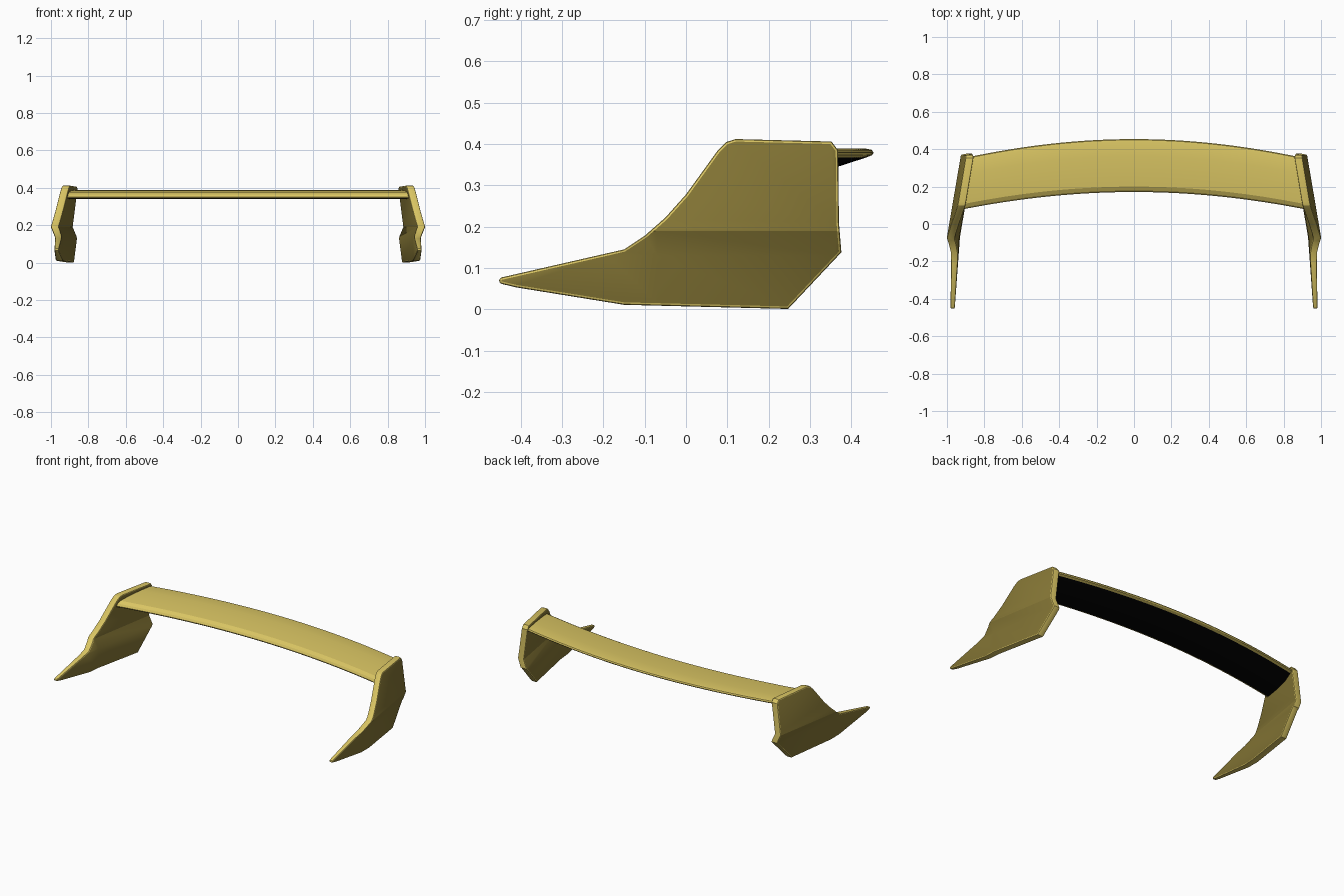
import bpy
import bmesh

cube = bpy.data.objects.get("Cube")
if cube:
    bpy.data.objects.remove(cube, do_unlink=True)


def make_material(name, color):
    mat = bpy.data.materials.new(name)
    mat.use_nodes = True
    mat.diffuse_color = color
    mat.node_tree.nodes["Principled BSDF"].inputs["Base Color"].default_value = color
    return mat


gold = make_material("bright gold", (0.70, 0.56, 0.125, 1))
dark_gold = make_material("dark gold", (0.235, 0.182, 0.036, 1))
black = make_material("black underside", (0.001, 0.001, 0.001, 1))


def outer_x(y, z):
    """Outer face of an end plate: leans in at the top, the rear and the foot."""
    x = 1.0 - 0.17 * max(0, y + 0.07) - 0.05 * max(0, -0.07 - y)
    x -= 0.13 * max(0, z - 0.19)
    fold = min(max((y + 0.45) / 0.38, 0), 1)
    x -= fold * (0.4 * min(max(0.19 - z, 0), 0.06) + 0.03 * max(0, 0.13 - z))
    return x


def thickness(y):
    return 0.042 - 0.05 * max(0, -0.07 - y)


def finish(bm, name, materials, bevel):
    mesh = bpy.data.meshes.new(name)
    bm.to_mesh(mesh)
    bm.free()
    obj = bpy.data.objects.new(name, mesh)
    bpy.context.collection.objects.link(obj)
    for mat in materials:
        mesh.materials.append(mat)
    bpy.ops.object.select_all(action='DESELECT')
    obj.select_set(True)
    bpy.context.view_layer.objects.active = obj
    if bevel:
        mod = obj.modifiers.new("rounded rim", 'BEVEL')
        mod.width = bevel
        mod.segments = 2
        mod.limit_method = 'ANGLE'
        mod.angle_limit = 0.9
        mod.use_clamp_overlap = False
        mod.material = 0
        bpy.ops.object.modifier_apply(modifier=mod.name)
    bpy.ops.object.shade_smooth_by_angle(angle=0.4)


# End plates: side profile (y, z), cut along the creases and bent into shape
plate_profile = [
    (-0.452, 0.063), (-0.41, 0.053), (-0.15, 0.011), (0.247, 0.001),
    (0.376, 0.138), (0.37, 0.21), (0.368, 0.385), (0.352, 0.406),
    (0.12, 0.412), (0.098, 0.405), (0.075, 0.382), (0.0, 0.278),
    (-0.05, 0.222), (-0.1, 0.178), (-0.15, 0.145), (-0.452, 0.076)]


def end_plate(name, side):
    bm = bmesh.new()
    bm.faces.new([bm.verts.new((0, y, z)) for y, z in plate_profile])
    cuts = [((0, 0, 0.19), (0, 0, 1)), ((0, 0, 0.13), (0, 0, 1)),
            ((0, -0.07, 0), (0, 1, 0))]
    for point, normal in cuts:
        bmesh.ops.bisect_plane(bm, geom=bm.verts[:] + bm.edges[:] + bm.faces[:],
                               plane_co=point, plane_no=normal)
    outer = bm.verts[:]
    result = bmesh.ops.extrude_face_region(
        bm, geom=bm.faces[:], use_keep_orig=True)
    inner = [g for g in result["geom"] if isinstance(g, bmesh.types.BMVert)]
    for v in outer:
        v.co.x = side * outer_x(v.co.y, v.co.z)
    for v in inner:
        v.co.x = side * (outer_x(v.co.y, v.co.z) - thickness(v.co.y))
    bmesh.ops.recalc_face_normals(bm, faces=bm.faces)
    # Broad sides are dark, the rim stays bright
    for face in bm.faces:
        face.normal_update()
        face.material_index = 1 if abs(face.normal.x) > 0.7 else 0
    finish(bm, name, [gold, dark_gold], 0.006)


end_plate("left_end_plate", 1)
end_plate("right_end_plate", -1)

# Wing blade: section (y, z) at the middle, swept along a shallow arc
wing_section = [
    (0.171, 0.352), (0.175, 0.345), (0.185, 0.342), (0.28, 0.341),
    (0.37, 0.346), (0.435, 0.367), (0.45, 0.373), (0.454, 0.379),
    (0.449, 0.386), (0.435, 0.389), (0.36, 0.389), (0.27, 0.385),
    (0.2, 0.377), (0.179, 0.365)]
UNDERSIDE = range(2, 5)
STATIONS = 32

bm = bmesh.new()
rings = []
for i in range(STATIONS + 1):
    t = 2 * i / STATIONS - 1
    ring = []
    for y, z in wing_section:
        y -= 0.096 * t * t
        ring.append(bm.verts.new((t * (outer_x(y, z) - 0.02), y, z)))
    rings.append(ring)
count = len(wing_section)
for a, b in zip(rings, rings[1:]):
    for k in range(count):
        n = (k + 1) % count
        face = bm.faces.new((a[k], a[n], b[n], b[k]))
        face.material_index = 1 if k in UNDERSIDE else 0
bm.faces.new(rings[0])
bm.faces.new(rings[-1])
bmesh.ops.recalc_face_normals(bm, faces=bm.faces)
finish(bm, "wing_blade", [gold, black], 0)
